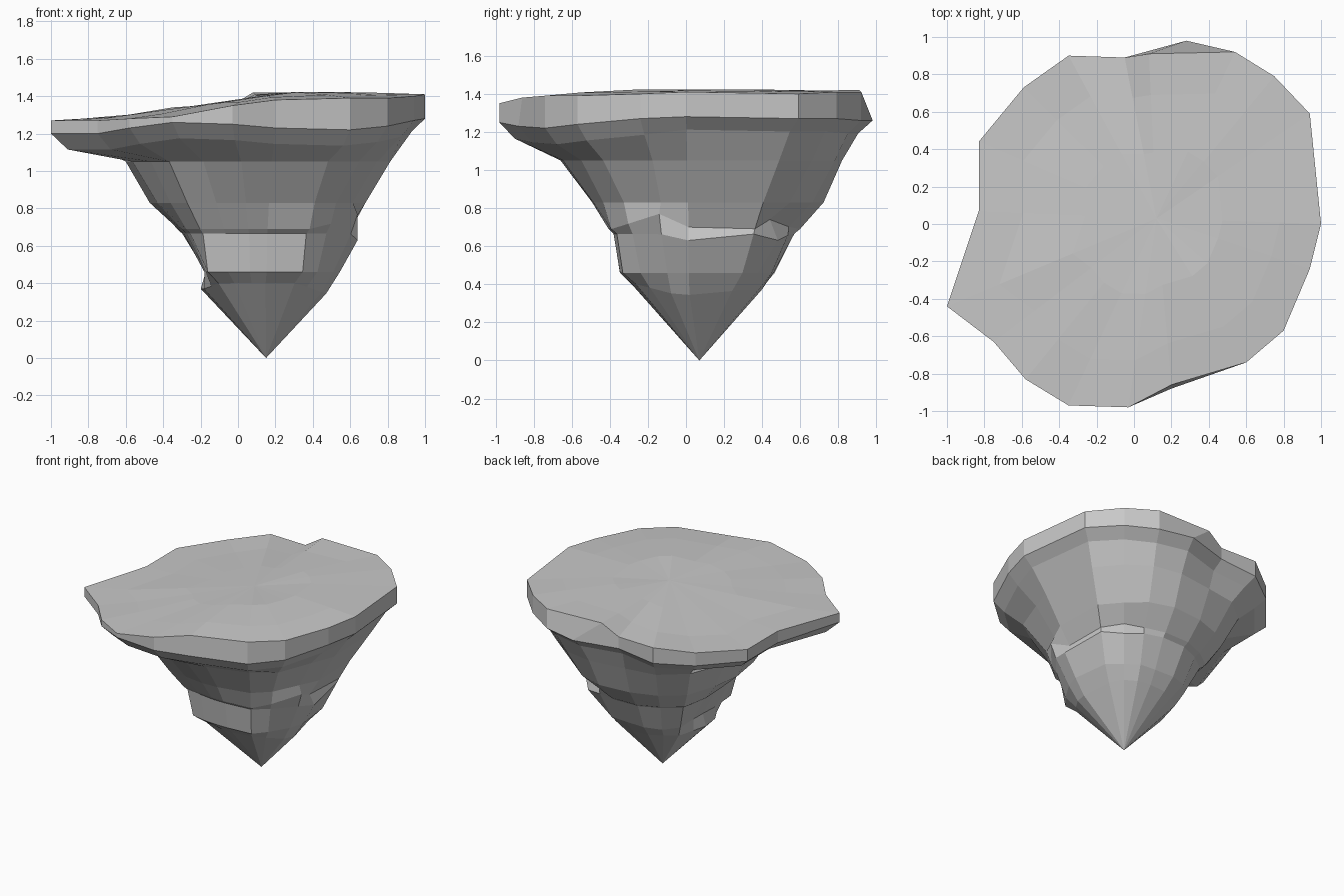
import bpy
import bmesh
from mathutils import Vector

default_cube = bpy.data.objects.get("Cube")
if default_cube:
    bpy.data.objects.remove(default_cube, do_unlink=True)

CENTRE = Vector((0.12, 0.03))


def make_material(name, colour):
    material = bpy.data.materials.new(name)
    material.use_nodes = True
    material.diffuse_color = colour
    material.node_tree.nodes["Principled BSDF"].inputs["Base Color"].default_value = colour
    return material


def sample_section(section, height, direction):
    """Point where a ray from the centre meets a closed section of (x, y[, z]) points."""
    corners = [Vector((p[0], p[1], p[2] if len(p) > 2 else height)) for p in section]
    for start, end in zip(corners, corners[1:] + corners[:1]):
        a, edge = start.xy - CENTRE, end.xy - start.xy
        denominator = direction.cross(edge)
        if abs(denominator) < 1e-9:
            continue
        along = a.cross(direction) / denominator
        distance = a.cross(edge) / denominator
        if distance > 0 and -1e-6 <= along <= 1 + 1e-6:
            return start.lerp(end, along)
    raise ValueError("section does not surround the centre")


def scaled(point, factor, height):
    flat = CENTRE + (Vector(point[:2]) - CENTRE) * factor
    return Vector((flat.x, flat.y, height))


def plateau_height(x):
    return min(1.425, 1.385 + .13 * x)


# Rim outline, counter-clockwise: x, y, upper height, lower height
rim = [
    (1, 0, 1.41, 1.28), (.94, .59, 1.4, 1.27), (.75, .79, 1.41, 1.27),
    (.54, .92, 1.41, 1.26), (.28, .98, 1.42, 1.26), (-.05, .89, 1.34, 1.25),
    (-.35, .9, 1.34, 1.22), (-.59, .73, 1.3, 1.2), (-.83, .44, 1.28, 1.19),
    (-.83, .07, 1.28, 1.19), (-1, -.44, 1.27, 1.2), (-.75, -.63, 1.27, 1.2),
    (-.58, -.83, 1.28, 1.23), (-.35, -.97, 1.29, 1.26), (-.03, -.98, 1.35, 1.25),
    (.2, -.88, 1.38, 1.23), (.6, -.74, 1.39, 1.22), (.8, -.57, 1.39, 1.24),
    (.94, -.24, 1.4, 1.27),
]

# Rock sections from the shoulder down to the base of the point
shoulder = [(.83, .05), (.8, .48), (.66, .65), (.48, .78), (.25, .82), (-.05, .78),
            (-.26, .75), (-.45, .6), (-.6, .2), (-.6, -.2), (-.36, -.58), (0, -.66),
            (.35, -.63), (.64, -.45)]
waist = [(.7, .05), (.69, .38), (.58, .52), (.4, .68), (.13, .75), (-.33, .59),
         (-.43, .35), (-.48, 0), (-.42, -.25), (-.28, -.45), (.1, -.5), (.48, -.42)]
overhang = [(.6, .01, .7), (.61, .36), (.46, .44, .74), (.33, .57), (.09, .63),
            (-.28, .48), (-.33, .2), (-.31, -.1), (-.26, -.36), (.1, -.41),
            (.42, -.39), (.64, -.14, .77)]
ledge = [(.64, .01, .63), (.6, .35), (.5, .48, .63), (.32, .55), (.08, .59),
         (-.25, .45), (-.3, .2), (-.28, -.1), (-.24, -.34), (.1, -.385),
         (.4, -.36), (.6, -.14)]
bulge = [(.55, -.03), (.51, .3), (.32, .45), (.05, .47), (-.18, .4),
         (-.17, .1), (-.18, -.1), (-.16, -.33), (.1, -.35), (.37, -.33)]
point_base = [(.48, -.03, .34), (.42, .3), (.25, .4), (.05, .39), (-.13, .3),
              (-.2, .05), (-.18, -.1), (-.1, -.25, .4), (.1, -.29, .4), (.32, -.26, .4)]
rock_sections = [(shoulder, 1.05), (waist, .83), (overhang, .69),
                 (ledge, .665), (bulge, .46), (point_base, .37)]

# Rim band; two upper corners are set back behind the lower edge
upper = [Vector(p[:3]) for p in rim]
upper[4].xy = (.08, .91)
upper[15].y = -.86

# Plateau rings, blending from the sloping middle to the rim
rings = []
for factor, rim_share in ((.4, .1), (.75, .5)):
    ring = []
    for corner in upper:
        spot = scaled(corner, factor, corner.z)
        spot.z = plateau_height(spot.x) * (1 - rim_share) + corner.z * rim_share
        ring.append(spot)
    rings.append(ring)
rings.append(upper)
rings.append([Vector((p[0], p[1], p[3])) for p in rim])

# Undercut lip, deeper along the front
rings.append([scaled(p, .92, p[3] - (.085 if p[1] < 0 else .068)) for p in rim])

# Tapering rock below the rim
for section, height in rock_sections:
    rings.append([sample_section(section, height, (Vector(p[:2]) - CENTRE).normalized())
                  for p in rim])

# Skin the rings and close the plateau and the tip
bm = bmesh.new()
verts = [[bm.verts.new(co) for co in ring] for ring in rings]
count = len(rim)
plateau_centre = bm.verts.new((CENTRE.x, CENTRE.y, plateau_height(CENTRE.x)))
tip = bm.verts.new((.15, .07, 0))
for i in range(count):
    j = (i + 1) % count
    bm.faces.new((plateau_centre, verts[0][i], verts[0][j]))
    bm.faces.new((verts[-1][j], verts[-1][i], tip))
    for above, below in zip(verts, verts[1:]):
        bm.faces.new((above[i], below[i], below[j], above[j]))
bmesh.ops.recalc_face_normals(bm, faces=bm.faces)

mesh = bpy.data.meshes.new("floating_rock")
bm.to_mesh(mesh)
bm.free()
mesh.materials.append(make_material("stone_grey", (.58, .58, .58, 1)))
floating_rock = bpy.data.objects.new("floating_rock", mesh)
bpy.context.collection.objects.link(floating_rock)
